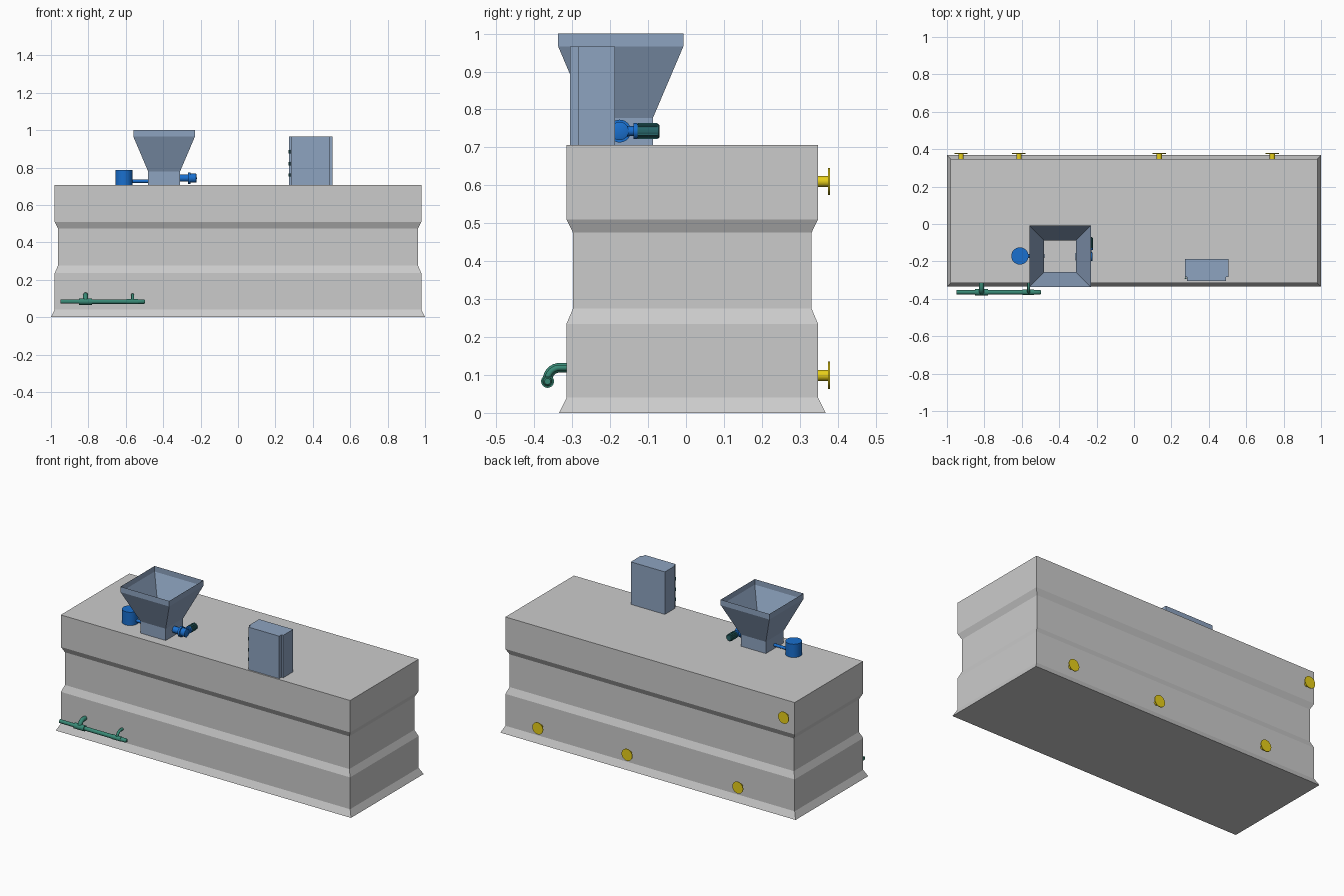
import bpy, bmesh
from math import pi, sin, cos
from mathutils import Vector

if "Cube" in bpy.data.objects:
    bpy.data.objects.remove(bpy.data.objects["Cube"])


def material(name, rgb):
    m = bpy.data.materials.new(name)
    m.diffuse_color = (*rgb, 1)
    m.use_nodes = True
    m.node_tree.nodes["Principled BSDF"].inputs["Base Color"].default_value = m.diffuse_color
    return m


STEEL = material("steel_blue", (0.27, 0.37, 0.53))
BLUE = material("motor_blue", (0.01, 0.16, 0.62))
GREEN = material("pipe_green", (0.04, 0.25, 0.18))
DARK = material("motor_dark", (0.02, 0.13, 0.14))
YELLOW = material("flange_yellow", (0.80, 0.62, 0.01))


def add(name, bm, mat=None, smooth=False):
    mesh = bpy.data.meshes.new(name)
    bmesh.ops.recalc_face_normals(bm, faces=bm.faces)
    bm.to_mesh(mesh)
    bm.free()
    ob = bpy.data.objects.new(name, mesh)
    bpy.context.collection.objects.link(ob)
    if mat:
        mesh.materials.append(mat)
    if smooth:
        bpy.ops.object.select_all(action='DESELECT')
        ob.select_set(True)
        bpy.context.view_layer.objects.active = ob
        bpy.ops.object.shade_smooth_by_angle(angle=0.6)
    return ob


def rect_loft(name, centre, sections, mat=None, capped=True):
    """Stack of rectangles (half x, half y, z) joined by flat walls."""
    bm = bmesh.new()
    cx, cy = centre
    rings = [[bm.verts.new((cx + sx * hx, cy + sy * hy, z))
              for sx, sy in ((-1, -1), (1, -1), (1, 1), (-1, 1))]
             for hx, hy, z in sections]
    for a, b in zip(rings, rings[1:]):
        for i in range(4):
            j = (i + 1) % 4
            bm.faces.new((a[i], a[j], b[j], b[i]))
    if capped:
        bm.faces.new(rings[0])
        bm.faces.new(rings[-1])
    return add(name, bm, mat)


def box(name, lo, hi, mat):
    return rect_loft(name, ((lo[0] + hi[0]) / 2, (lo[1] + hi[1]) / 2),
                     [((hi[0] - lo[0]) / 2, (hi[1] - lo[1]) / 2, z) for z in (lo[2], hi[2])], mat)


def turned(name, start, axis, profile, mat, n=32):
    """Solid of revolution: profile is (distance along axis, radius)."""
    bm = bmesh.new()
    q = Vector((0, 0, 1)).rotation_difference(Vector(axis))
    rings = [[bm.verts.new(Vector(start) + q @ Vector((r * cos(2 * pi * i / n), r * sin(2 * pi * i / n), d)))
              for i in range(n)] for d, r in profile]
    for a, b in zip(rings, rings[1:]):
        for i in range(n):
            j = (i + 1) % n
            bm.faces.new((a[i], a[j], b[j], b[i]))
    bm.faces.new(rings[0])
    bm.faces.new(rings[-1])
    return add(name, bm, mat, True)


def pipe(name, points, radius, mat):
    cu = bpy.data.curves.new(name, 'CURVE')
    cu.dimensions = '3D'
    cu.bevel_depth = radius
    cu.bevel_resolution = 5
    cu.use_fill_caps = True
    sp = cu.splines.new('POLY')
    sp.points.add(len(points) - 1)
    for p, co in zip(sp.points, points):
        p.co = (*co, 1)
    cu.materials.append(mat)
    ob = bpy.data.objects.new(name, cu)
    bpy.context.collection.objects.link(ob)
    bpy.ops.object.select_all(action='DESELECT')
    ob.select_set(True)
    bpy.context.view_layer.objects.active = ob
    bpy.ops.object.convert(target='MESH')
    bpy.ops.object.shade_smooth_by_angle(angle=0.6)


# Tank with flared foot and recessed waist
steps = [(0.02, 0), (0, 0.04), (0, 0.235), (-0.017, 0.275),
         (-0.017, 0.475), (0, 0.51), (0, 0.706)]
rect_loft("tank", (0, 0.0165), [(0.98 + d, 0.3315 + d, z) for d, z in steps])

# Open hopper: neck, funnel and rim
rect_loft("hopper", (-0.395, -0.172),
          [(h, h, z) for h, z in ((0.085, 0.706), (0.085, 0.778), (0.165, 0.966), (0.165, 1.0))],
          STEEL, capped=False)

# Vibrator drum and its feed pipe
turned("drum_motor", (-0.61, -0.171, 0.706), (0, 0, 1), [(0, 0.046), (0.081, 0.046)], BLUE)
turned("drum_pipe", (-0.575, -0.171, 0.727), (1, 0, 0), [(0, 0.009), (0.097, 0.009)], BLUE)

# Gear motor on the right of the hopper
gz, gy = 0.743, -0.175
turned("gear_shaft", (-0.312, gy, gz), (1, 0, 0),
       [(0, 0.019), (0.045, 0.019), (0.045, 0.03), (0.058, 0.03), (0.058, 0.024),
        (0.088, 0.024), (0.091, 0.016)], BLUE)
turned("gear_neck", (-0.241, gy, gz), (0, 1, 0),
       [(0, 0.016), (0.03, 0.013), (0.036, 0.013), (0.036, 0.021), (0.047, 0.021)], BLUE, 20)
turned("motor_body", (-0.241, -0.128, gz), (0, 1, 0),
       [(0, 0.019), (0.055, 0.019), (0.058, 0.016)], DARK, 20)
for i in range(12):
    a = 2 * pi * i / 12
    x, z = -0.241 + 0.019 * cos(a), gz + 0.019 * sin(a)
    box("motor_fin", (x - 0.002, -0.127, z - 0.002), (x + 0.002, -0.075, z + 0.002), DARK)

# Control cabinet, door and hinges
box("cabinet", (0.274, -0.284, 0.706), (0.505, -0.187, 0.966), STEEL)
box("cabinet_door", (0.284, -0.306, 0.706), (0.493, -0.284, 0.966), STEEL)
for z in (0.76, 0.82, 0.885):
    turned("cabinet_hinge", (0.276, -0.29, z - 0.009), (0, 0, 1), [(0, 0.005), (0.018, 0.005)], DARK, 12)

# Drain manifold with collars
py, pz = -0.365, 0.083
turned("manifold", (-0.95, py, pz), (1, 0, 0),
       [(0, 0.011), (0.10, 0.011), (0.10, 0.017), (0.17, 0.017), (0.17, 0.012),
        (0.355, 0.012), (0.355, 0.014), (0.415, 0.014), (0.415, 0.012),
        (0.447, 0.012), (0.453, 0.008)], GREEN)
# Elbows from manifold into tank
for x, r in ((-0.815, 0.013), (-0.563, 0.008)):
    arc = [(x, py + 0.032 * (1 - cos(t * pi / 16)), 0.087 + 0.032 * sin(t * pi / 16)) for t in range(9)]
    pipe("drain_elbow", [(x, py, pz)] + arc + [(x, -0.31, 0.119)], r, GREEN)

# Flanged ports on the back
for x, z in ((-0.925, 0.61), (-0.615, 0.099), (0.135, 0.099), (0.74, 0.099)):
    turned("flanged_port", (x, 0.345, z), (0, 1, 0),
           [(0, 0.0145), (0.03, 0.0145), (0.03, 0.036), (0.034, 0.036)], YELLOW)
